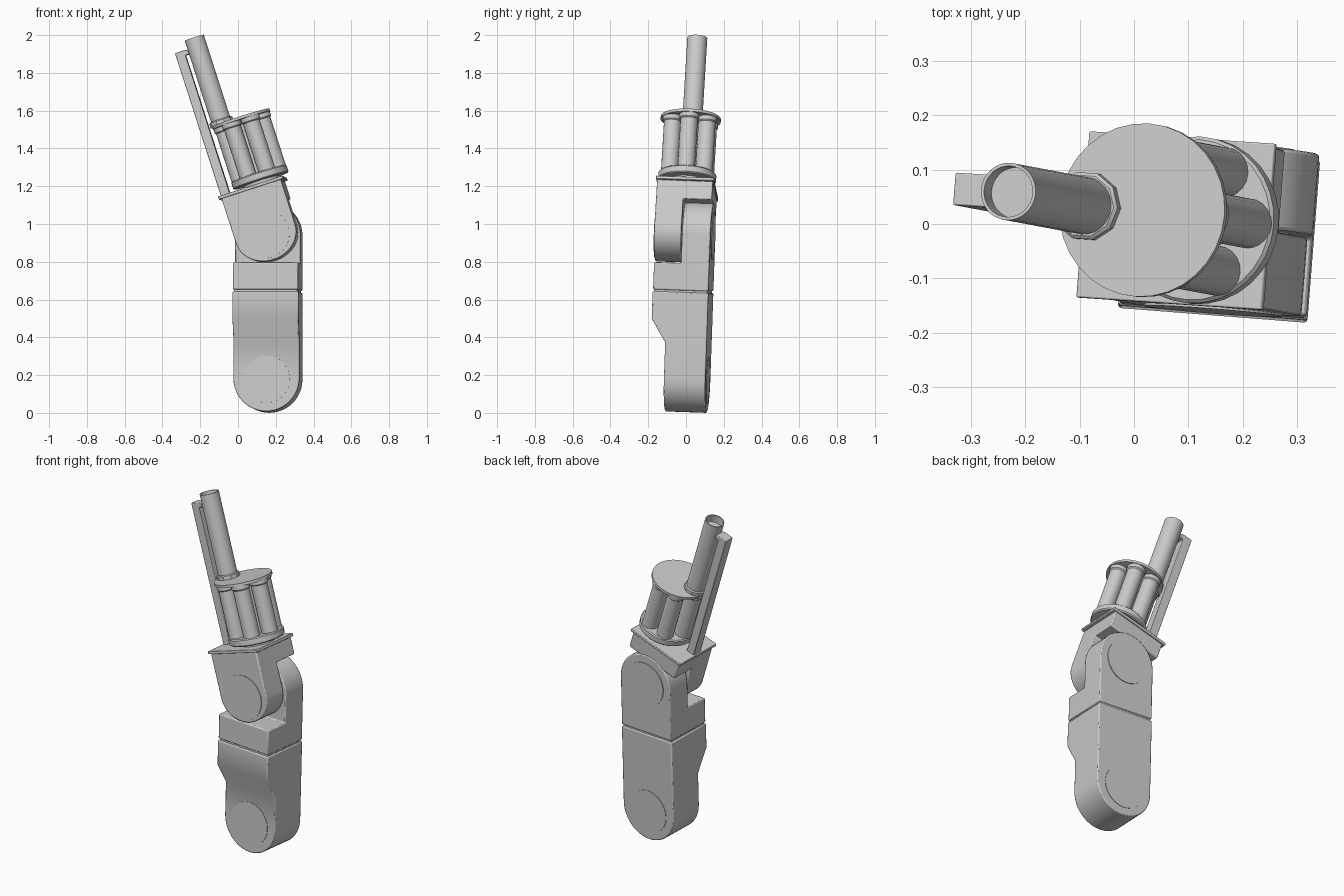
import bpy, bmesh, math
from math import sin, cos, pi, radians
from mathutils import Matrix, Vector

if "Cube" in bpy.data.objects:
    bpy.data.objects.remove(bpy.data.objects["Cube"])

# Frames: the whole arm leans slightly, the upper half swings about the hinge
ARM = (Matrix.Translation((0.158, 0, 0.004)) @ Matrix.Rotation(radians(-4.5), 4, 'Z')
       @ Matrix.Rotation(radians(-2), 4, 'X'))
HINGE = 0.937
HEAD = ARM @ Matrix.Translation((0, 0, HINGE)) @ Matrix.Rotation(radians(-18), 4, 'Y')


def finish(name, bm, frame, bevel=0.0):
    bmesh.ops.recalc_face_normals(bm, faces=bm.faces)
    mesh = bpy.data.meshes.new(name)
    bm.to_mesh(mesh)
    bm.free()
    ob = bpy.data.objects.new(name, mesh)
    ob.matrix_world = frame
    bpy.context.collection.objects.link(ob)
    if bevel:
        add_bevel(ob, bevel)
    return ob


def add_bevel(ob, width):
    m = ob.modifiers.new("bevel", 'BEVEL')
    m.width, m.segments, m.limit_method, m.angle_limit = width, 2, 'ANGLE', radians(40)


def prism(name, pts, axis, a, b, frame, bevel=0.0):
    """Extrude a profile: axis Y takes (x, z) points, axis X takes (y, z) points."""
    bm = bmesh.new()
    put = (lambda p, t: (p[0], t, p[1])) if axis == 'Y' else (lambda p, t: (t, p[0], p[1]))
    face = bm.faces.new([bm.verts.new(put(p, a)) for p in pts])
    ext = bmesh.ops.extrude_face_region(bm, geom=[face])
    shift = Vector((0, b - a, 0) if axis == 'Y' else (b - a, 0, 0))
    bmesh.ops.translate(bm, vec=shift, verts=[v for v in ext['geom'] if isinstance(v, bmesh.types.BMVert)])
    return finish(name, bm, frame, bevel)


def body(name, front, side, frame, bevel=0.006):
    """Solid that has one outline from the front and another from the side."""
    ob = prism(name, front, 'Y', -0.4, 0.4, frame)
    cutter = prism("cutter", side, 'X', -0.4, 0.4, frame)
    cutter.hide_render = True
    m = ob.modifiers.new("cut", 'BOOLEAN')
    m.operation, m.object, m.solver = 'INTERSECT', cutter, 'EXACT'
    bpy.context.view_layer.update()
    bpy.context.view_layer.objects.active = ob
    bpy.ops.object.modifier_apply(modifier="cut")
    bpy.data.objects.remove(cutter)
    add_bevel(ob, bevel)
    return ob


def box(name, x, y, z, frame, bevel=0.0):
    return prism(name, [(x[0], z[0]), (x[1], z[0]), (x[1], z[1]), (x[0], z[1])], 'Y', y[0], y[1], frame, bevel)


def lathe(name, prof, frame, sides=32):
    """Revolve (radius, height) points about local z."""
    bm = bmesh.new()
    rings = [[bm.verts.new((r * cos(2 * pi * i / sides), r * sin(2 * pi * i / sides), z))
              for i in range(sides)] for r, z in prof]
    for lo, hi in zip(rings, rings[1:]):
        for i in range(sides):
            j = (i + 1) % sides
            bm.faces.new((lo[i], lo[j], hi[j], hi[i]))
    bm.faces.new(rings[0][::-1])
    bm.faces.new(rings[-1])
    return finish(name, bm, frame)


def arc(rx, rz, cz, start, n=24):
    return [(rx * cos(start + pi * i / n), cz + rz * sin(start + pi * i / n)) for i in range(n + 1)]


def pin(name, frame, z, y0, y1, r):
    """Round cap whose axis runs front to back."""
    prof = [(r, 0), (r, y1 - y0)]
    lathe(name, prof, frame @ Matrix.Translation((0, y1, z)) @ Matrix.Rotation(pi / 2, 4, 'X'), 24)


# Lower arm: rounded foot, sloped step on the front
body("lower_arm", arc(0.175, 0.175, 0.175, pi) + [(0.175, 0.634), (-0.175, 0.634)],
     [(-0.11, -0.1), (0.11, -0.1), (0.11, 0.634), (-0.186, 0.634), (-0.186, 0.49), (-0.11, 0.365)], ARM)
box("seam_core", (-0.167, 0.167), (-0.178, 0.103), (0.6, 0.68), ARM)

# Hinge section: block with a rounded tongue at the back
body("hinge_tongue", [(-0.173, 0.644), (0.173, 0.644)] + arc(0.173, 0.173, HINGE + 0.003, 0),
     [(-0.184, 0.644), (0.11, 0.644), (0.11, 1.3), (-0.04, 1.3), (-0.04, 0.788), (-0.184, 0.788)], ARM)
pin("foot_pin", ARM, 0.17, -0.1125, 0.1125, 0.125)
pin("hinge_pin", HEAD, 0, -0.194, 0.114, 0.128)

# Upper head: front lobe plus a slab over the tongue
body("upper_head", arc(0.165, 0.143, 0, pi) + [(0.165, 0.252), (-0.165, 0.252)],
     [(-0.19, -0.3), (-0.046, -0.3), (-0.046, 0.15), (0.106, 0.15), (0.106, 0.252), (-0.19, 0.252)], HEAD)
box("head_plate", (-0.18, 0.18), (-0.195, 0.112), (0.25, 0.267), HEAD, 0.003)

# Drum: two flanges with a ring of six cylinders
CX, CY = 0.054, -0.04
DRUM = HEAD @ Matrix.Translation((CX, CY, 0))
lathe("drum_neck", [(0.1, 0.26), (0.1, 0.3)], DRUM)
lathe("lower_flange", [(0.148, 0.283), (0.154, 0.289), (0.154, 0.319), (0.148, 0.325)], DRUM)
lathe("upper_flange", [(0.16, 0.62), (0.16, 0.635)], DRUM)
lathe("drum_core", [(0.07, 0.31), (0.07, 0.63)], DRUM)
for i in range(6):
    a = i * pi / 3
    lathe("drum_cylinder", [(0.046, 0.31), (0.046, 0.592), (0.052, 0.598), (0.052, 0.625)],
          DRUM @ Matrix.Translation((0.105 * cos(a), 0.105 * sin(a), 0)), 20)

# Hollow tube and its collar, in line with one cylinder
TUBE = HEAD @ Matrix.Translation((CX - 0.105, CY, 0))
lathe("tube", [(0.053, 0.62), (0.053, 1.115), (0.047, 1.115), (0.047, 1.07)], TUBE)
lathe("tube_collar", [(0.064, 0.63), (0.064, 0.655), (0.058, 0.66)], TUBE, 10)

# Guide rail with a hook reaching the tube
prism("guide_rail", [(-0.172, 0.26), (-0.122, 0.26), (-0.122, 1.04), (-0.1, 1.04), (-0.1, 1.062),
                     (-0.122, 1.067), (-0.172, 1.067)], 'Y', CY - 0.03, CY + 0.03, HEAD, 0.003)

bpy.ops.object.select_all(action='SELECT')
bpy.context.view_layer.objects.active = bpy.data.objects["lower_arm"]
bpy.ops.object.shade_smooth_by_angle(angle=radians(35))
